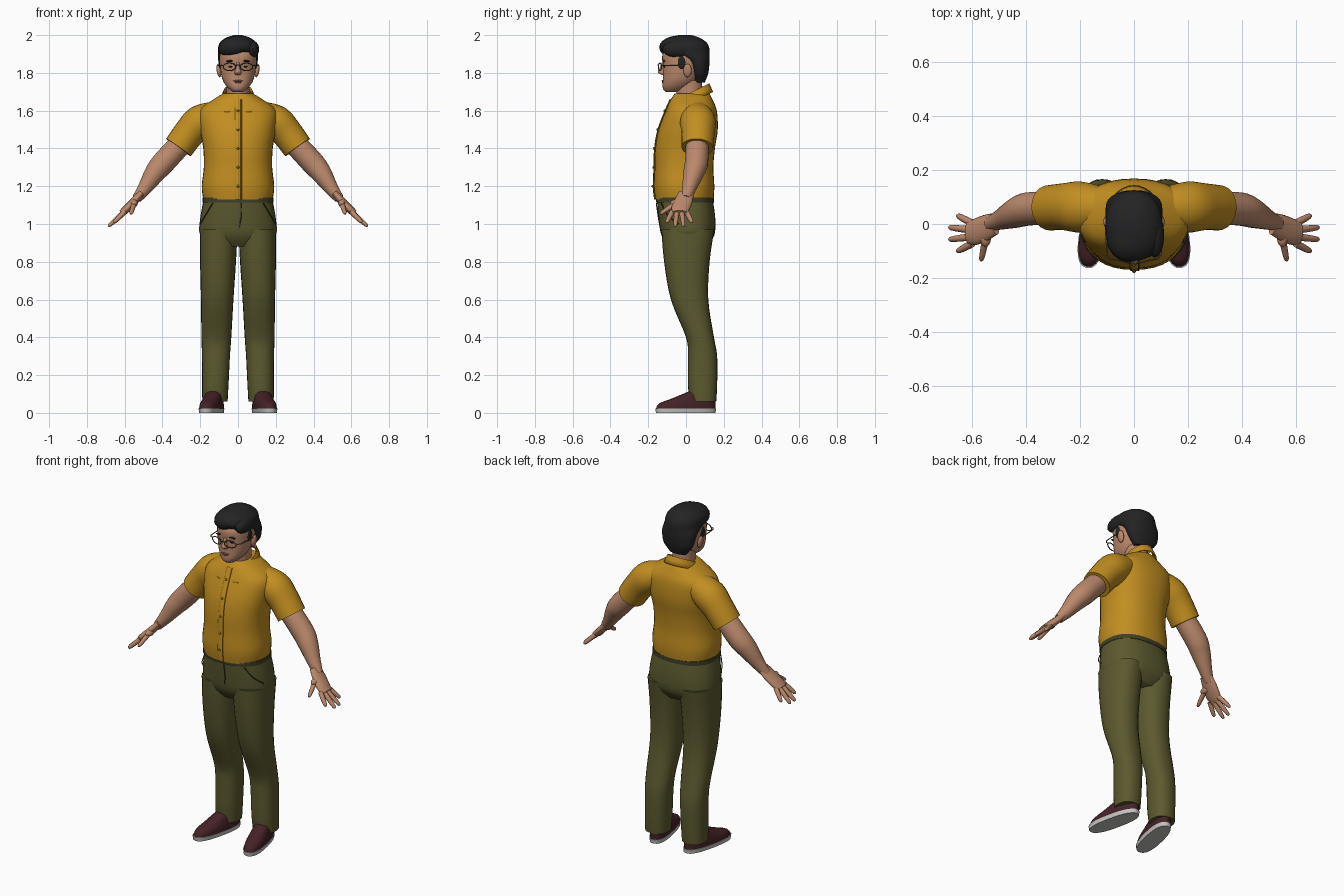
import bpy, bmesh, math
from mathutils import Vector, Matrix

cube = bpy.data.objects.get("Cube")
if cube:
    bpy.data.objects.remove(cube)


def material(name, red, green, blue):
    mat = bpy.data.materials.new(name)
    mat.use_nodes = True
    mat.diffuse_color = (red, green, blue, 1)
    mat.node_tree.nodes["Principled BSDF"].inputs["Base Color"].default_value = mat.diffuse_color
    return mat


SHIRT = material("mustard cotton", .54, .27, .015)
SEAM = material("dark mustard", .36, .17, .01)
CLOTH = material("olive cloth", .107, .1, .028)
BELT = material("dark olive", .05, .05, .02)
SKIN = material("skin", .5, .25, .15)
LIPS = material("lips", .3, .12, .08)
HAIR = material("black hair", .017, .017, .018)
LEATHER = material("maroon leather", .06, .016, .02)
RUBBER = material("pale rubber", .55, .55, .53)
WIRE = material("bronze wire", .13, .1, .06)


def finish(name, bm, mat, mirror=False, placement=None):
    """Turn a bmesh into a smooth shaded object, mirrored to the other side if asked."""
    bmesh.ops.recalc_face_normals(bm, faces=bm.faces)
    if placement:
        bm.transform(placement)
    mesh = bpy.data.meshes.new(name)
    bm.to_mesh(mesh)
    bm.free()
    mesh.materials.append(mat)
    mesh.shade_smooth()
    mesh.set_sharp_from_angle(angle=math.radians(50))
    part = bpy.data.objects.new(name, mesh)
    bpy.context.collection.objects.link(part)
    if mirror:
        part.modifiers.new("Mirror", "MIRROR")
    return part


def smooth_path(points, steps):
    """Catmull-Rom interpolation through tuples of any length."""
    result = []
    last = len(points) - 1
    for i in range(last):
        a, b, c, d = (Vector(points[min(max(k, 0), last)]) for k in range(i - 1, i + 3))
        for step in range(steps):
            t = step / steps
            result.append(b + (c - a) * (t / 2) + (a * 2 - b * 5 + c * 4 - d) * (t * t / 2)
                          + (b * 3 - a - c * 3 + d) * (t ** 3 / 2))
    return result + [Vector(points[last])]


def power(value, exponent):
    return math.copysign(abs(value) ** exponent, value)


def tube(name, points, mat, mirror=False, axis=None, sides=24, square=2, steps=4, placement=None):
    """Loft superellipse rings; each point is x, y, z, half width, half depth."""
    path = smooth_path(points, steps)
    bm = bmesh.new()
    rings = []
    for i, point in enumerate(path):
        centre = point.xyz if len(point) == 3 else Vector(point[:3])
        ahead, behind = path[min(i + 1, len(path) - 1)], path[max(i - 1, 0)]
        along = axis or (Vector(ahead[:3]) - Vector(behind[:3])).normalized()
        forward = Vector((0, 1, 0))
        deep = (forward - along * forward.dot(along)).normalized()
        wide = deep.cross(along)
        ring = []
        for k in range(sides):
            angle = math.tau * k / sides
            ring.append(bm.verts.new(centre + wide * point[3] * power(math.cos(angle), 2 / square)
                                     + deep * point[4] * power(math.sin(angle), 2 / square)))
        rings.append(ring)
    for low, high in zip(rings, rings[1:]):
        for k in range(sides):
            j = (k + 1) % sides
            bm.faces.new((low[k], low[j], high[j], high[k]))
    bm.faces.new(rings[0])
    bm.faces.new(rings[-1])
    return finish(name, bm, mat, mirror, placement)


def upright(name, rows, mat, bottom_x=0, top_x=0, **options):
    """Vertical loft; each row is height, half width, front y, back y."""
    points = []
    for height, width, front, back in rows:
        share = (height - rows[0][0]) / (rows[-1][0] - rows[0][0])
        centre_x = bottom_x + (top_x - bottom_x) * share
        points.append((centre_x, (front + back) / 2, height, width, (back - front) / 2))
    return tube(name, points, mat, axis=Vector((0, 0, 1)), **options)


def limb(name, points, mat, depth=1, **options):
    """Mirrored loft along a path; each point is x, y, z, radius."""
    return tube(name, [(x, y, z, r, r * depth) for x, y, z, r in points], mat, mirror=True, **options)


def wire(name, points, mat, mirror=False, radius=.003):
    return tube(name, [(*p, radius, radius) for p in points], mat, mirror, sides=6, steps=2)


def ball(name, location, size, mat, mirror=False, tilt=0):
    bm = bmesh.new()
    bmesh.ops.create_uvsphere(bm, u_segments=16, v_segments=10, radius=1)
    placement = (Matrix.Translation(location) @ Matrix.Rotation(tilt, 4, "Y")
                 @ Matrix.Diagonal((*size, 1)))
    return finish(name, bm, mat, mirror, placement)


def digit(name, base, tip):
    """Tapered finger with a rounded end."""
    points = [(*base.lerp(tip, share), radius) for share, radius in ((0, .014), (.5, .013), (.9, .01), (1, .004))]
    limb(name, points, SKIN, sides=10, steps=2)


# Trousers with belt, fly and pockets
hips = [(.88, .13, -.09, .11), (.94, .2, -.13, .15), (1.03, .2, -.145, .155), (1.14, .18, -.155, .14)]
upright("trouser_hips", hips, CLOTH, square=2.4, sides=32)
legs = [(.06, .067, .02, .16), (.15, .07, .01, .165), (.3, .074, .01, .165), (.4, .079, 0, .148),
        (.6, .086, -.08, .118), (.8, .095, -.116, .125), (.97, .1, -.13, .15)]
upright("trouser_leg", legs, CLOTH, .122, .102, mirror=True, square=2.3)
upright("belt", [(1.115, .188, -.16, .147), (1.14, .188, -.16, .147)], BELT, square=2.4, sides=32, steps=1)
wire("fly_seam", [(.015, -.157, 1.11), (.015, -.146, 1.03), (0, -.13, .95)], BELT)
wire("pocket_seam", [(.135, -.13, 1.11), (.17, -.1, 1.05), (.2, -.04, 1)], BELT, True)

# Shirt
torso = [(1.13, .184, -.163, .146), (1.2, .192, -.17, .15), (1.3, .181, -.166, .145), (1.4, .184, -.163, .153),
         (1.5, .2, -.145, .168), (1.6, .203, -.107, .163), (1.66, .13, -.08, .14), (1.69, .08, -.06, .125)]
upright("shirt_body", torso, SHIRT, square=2.3, sides=36)
limb("shirt_sleeve", [(.12, .06, 1.575, .075), (.2, .063, 1.54, .09), (.26, .064, 1.48, .083),
                      (.315, .06, 1.405, .08)], SHIRT, depth=1.05)
button_line = [(height, front) for height, width, front, back in torso[:-1]]
tube("button_placket", [(0, front, height, .016, .006) for height, front in button_line], SHIRT, sides=8)
wire("placket_seam", [(.017, front - .002, height) for height, front in button_line], SEAM)
for height, front in button_line[1:-1]:
    ball("shirt_button", (0, front - .007, height), (.007, .005, .007), SEAM)

# Folded collar, open at the front with two points
bm = bmesh.new()
columns = []
gap, count = .14, 30
for i in range(count + 1):
    angle = gap + (math.tau - gap * 2) * i / count
    from_front = min(angle, math.tau - angle)
    point = math.exp(-((from_front - .5) / .4) ** 2)
    rim_height = 1.7 - .044 * math.cos(angle)
    column = []
    for flare, drop in ((.92, .02), (1, 0), (1.12 + .3 * point, .022 + .02 * point),
                        (1.24 + .62 * point, .045 + .02 * point)):
        column.append(bm.verts.new((math.sin(angle) * .078 * flare, .035 - math.cos(angle) * .088 * flare,
                                    rim_height - drop)))
    columns.append(column)
for left, right in zip(columns, columns[1:]):
    for k in range(len(left) - 1):
        bm.faces.new((left[k], right[k], right[k + 1], left[k + 1]))
collar = finish("shirt_collar", bm, SHIRT)
collar.modifiers.new("Solidify", "SOLIDIFY").thickness = .008

# Arms and hands
limb("arm", [(.27, .06, 1.46, .06), (.39, .056, 1.33, .062), (.44, .04, 1.27, .055), (.49, .018, 1.195, .039),
             (.535, 0, 1.135, .026)], SKIN, sides=18)
limb("palm", [(.515, 0, 1.16, .018), (.55, -.014, 1.12, .021), (.59, -.03, 1.08, .021), (.615, -.033, 1.058, .018)],
     SKIN, depth=2.3, sides=16)
for i, finger in enumerate(("index", "middle", "ring", "little")):
    spread = i - 1.5
    knuckle = Vector((.6, -.035 + .025 * spread, 1.065))
    reach = Vector((.09 - .015 * spread ** 2, .02 * spread, -.08 + .01 * spread ** 2))
    digit(finger + "_finger", knuckle, knuckle + reach)
digit("thumb", Vector((.545, -.03, 1.125)), Vector((.567, -.137, 1.053)))
ball("thumb_base", (.55, -.05, 1.11), (.02, .035, .02), SKIN, True, .8)

# Shoes, toes turned outwards
turn_out = Matrix.Translation((.14, 0, 0)) @ Matrix.Rotation(.22, 4, "Z")
upright("shoe_sole", [(0, .052, -.163, .16), (.024, .055, -.167, .163)], RUBBER, mirror=True, square=2.5, steps=1,
        placement=turn_out)
upright("shoe_upper", [(.02, .053, -.164, .16), (.05, .051, -.145, .16), (.075, .047, -.08, .16),
                       (.115, .04, .02, .15)], LEATHER, mirror=True, square=2.4, placement=turn_out)

# Neck, head and face
upright("neck", [(1.62, .07, -.04, .11), (1.68, .061, -.05, .09), (1.76, .062, -.055, .085)], SKIN)
upright("head", [(1.7, .028, -.108, -.04), (1.712, .045, -.12, 0), (1.735, .066, -.124, .035),
                 (1.77, .084, -.122, .065), (1.83, .095, -.122, .09), (1.9, .096, -.124, .1),
                 (1.95, .07, -.08, .07)], SKIN, square=2.2, sides=28)
ball("ear", (.101, .008, 1.812), (.012, .022, .036), SKIN, True, .15)
upright("nose", [(1.79, .014, -.13, -.11), (1.803, .018, -.149, -.11), (1.825, .011, -.14, -.11),
                 (1.855, .008, -.128, -.11)], SKIN, sides=12)
ball("upper_lip", (0, -.121, 1.758), (.026, .008, .004), LIPS)
ball("lower_lip", (0, -.12, 1.75), (.02, .008, .005), LIPS)
ball("eye", (.038, -.113, 1.833), (.013, .006, .005), HAIR, True)
ball("eyebrow", (.042, -.117, 1.863), (.023, .007, .005), HAIR, True, .08)

# Hair swept over from a side parting
upright("hair", [(1.75, .055, .045, .1), (1.8, .092, .03, .118), (1.86, .104, 0, .125), (1.89, .106, -.055, .125),
                 (1.912, .106, -.118, .125), (1.935, .105, -.136, .122), (1.96, .096, -.13, .11),
                 (1.985, .066, -.095, .075), (2, .02, -.04, .03)], HAIR, square=2.2, sides=28)
ball("hair_sweep", (-.02, -.05, 1.935), (.083, .092, .06), HAIR, tilt=-.15)
ball("hair_side", (.078, -.04, 1.925), (.034, .085, .045), HAIR)
ball("sideburn", (.093, -.022, 1.858), (.008, .022, .038), HAIR, True)

# Spectacles
turns = [math.tau * k / 16 for k in range(17)]
rim = [(.045 + .033 * math.cos(a), -.138 + .008 * math.cos(a), 1.832 + .02 * math.sin(a)) for a in turns]
wire("spectacle_rim", rim, WIRE, True)
wire("spectacle_bridge", [(-.013, -.145, 1.838), (0, -.149, 1.842), (.013, -.145, 1.838)], WIRE)
wire("spectacle_arm", [(.078, -.13, 1.84), (.099, -.115, 1.84), (.105, 0, 1.838)], WIRE, True)
